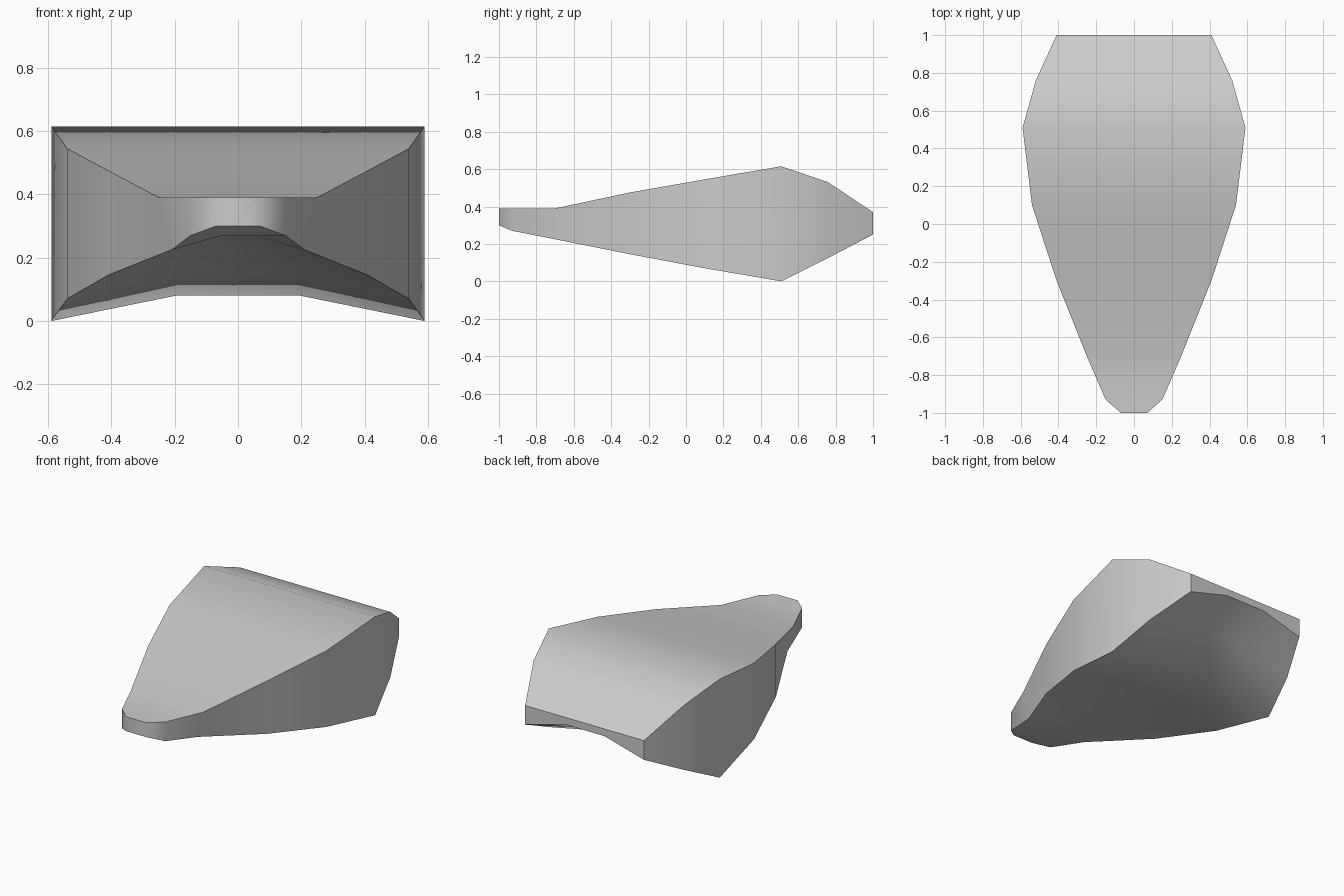
import bpy
import bmesh
import math

default_cube = bpy.data.objects.get("Cube")
if default_cube:
    bpy.data.objects.remove(default_cube, do_unlink=True)

# Plain grey finish
grey = bpy.data.materials.new("light_grey")
grey.use_nodes = True
colour = (0.6, 0.6, 0.6, 1)
grey.diffuse_color = colour
grey.node_tree.nodes["Principled BSDF"].inputs["Base Color"].default_value = colour

# Cross-sections from nose to tail:
# y, upper half width, lower half width, top height, rim height, hollow depth
stations = [
    (-1, .07, .07, .39, .3, 0),
    (-.93, .15, .15, .39, .27, 0),
    (-.7, .25, .21, .39, .225, .04),
    (-.3, .41, .41, .475, .145, .075),
    (.1, .54, .54, .545, .07, .08),
    (.51, .59, .59, .615, 0, .08),
    (.76, .52, .52, .53, .125, .08),
    (1, .41, .41, .37, .25, .075),
]


def section(bm, y, upper, lower, top, rim, hollow):
    """Flat top, upright sides and a hollowed underside."""
    inner = lower / 3
    outline = [(-upper, top), (upper, top), (lower, rim),
               (inner, rim + hollow), (-inner, rim + hollow), (-lower, rim)]
    return [bm.verts.new((x, y, z)) for x, z in outline]


# Lofted wedge body
bm = bmesh.new()
rings = [section(bm, *station) for station in stations]
for front, back in zip(rings, rings[1:]):
    for i in range(len(front)):
        j = (i + 1) % len(front)
        bm.faces.new((front[i], front[j], back[j], back[i]))

# Nose and tail caps
bm.faces.new(rings[0])
bm.faces.new(rings[-1])
bmesh.ops.recalc_face_normals(bm, faces=bm.faces[:])

mesh = bpy.data.meshes.new("wedge_body")
bm.to_mesh(mesh)
bm.free()
mesh.materials.append(grey)
body = bpy.data.objects.new("wedge_body", mesh)
bpy.context.collection.objects.link(body)

# Soft shading along the body, crisp rims
bpy.ops.object.select_all(action="DESELECT")
body.select_set(True)
bpy.context.view_layer.objects.active = body
bpy.ops.object.shade_smooth_by_angle(angle=math.radians(50))
